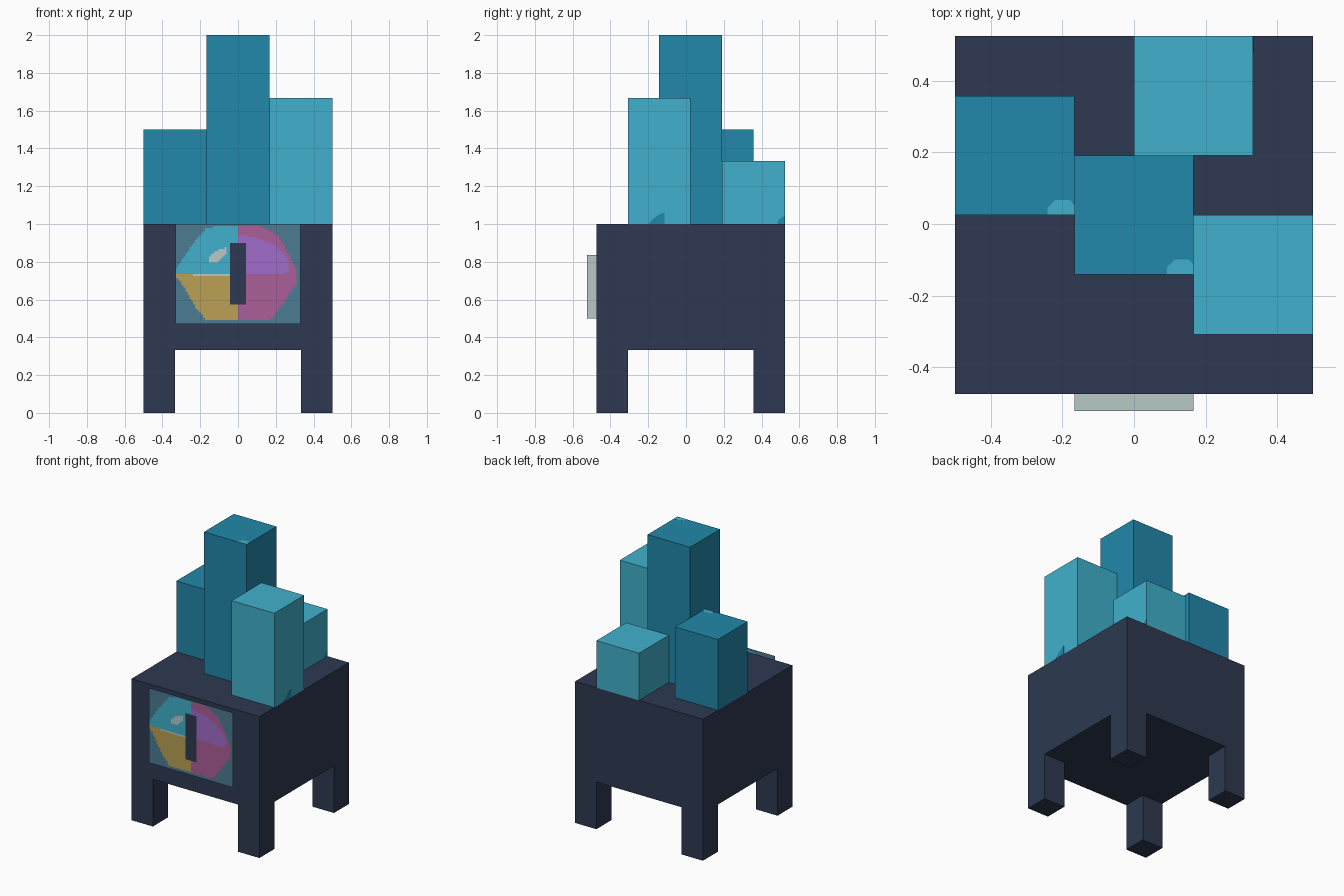
import bpy, bmesh
from mathutils import Vector

if "Cube" in bpy.data.objects:
    bpy.data.objects.remove(bpy.data.objects["Cube"])

U = 1 / 6          # block module
Y0 = -0.475        # front of the body


def material(name, rgb):
    lin = [(c / 255 / 12.92) if c <= 10 else ((c / 255 + 0.055) / 1.055) ** 2.4 for c in rgb]
    m = bpy.data.materials.new(name)
    m.diffuse_color = (*lin, 1)
    m.use_nodes = True
    m.node_tree.nodes["Principled BSDF"].inputs["Base Color"].default_value = m.diffuse_color
    return m


NAVY = material("navy", (45, 57, 81))
DEEP = material("deep_teal", (34, 136, 170))
LIGHT = material("light_teal", (65, 176, 204))
PALE = material("pale_grey", (185, 201, 201))
SLATE = material("slate_blue", (75, 123, 146))
GOLD = material("gold", (187, 161, 84))
PINK = material("pink", (171, 95, 151))
PURPLE = material("purple", (160, 108, 202))


def finish(name, bm, mats):
    me = bpy.data.meshes.new(name)
    bm.to_mesh(me)
    bm.free()
    for m in mats:
        me.materials.append(m)
    ob = bpy.data.objects.new(name, me)
    bpy.context.collection.objects.link(ob)
    return ob


def box(name, lo, hi, mat):
    bm = bmesh.new()
    bmesh.ops.create_cube(bm, size=1)
    lo, hi = Vector(lo), Vector(hi)
    for v in bm.verts:
        v.co = (lo + hi) / 2 + v.co * (hi - lo)
    return finish(name, bm, [mat])


def plate(name, pts, axis, level, mat, t=0.002):
    """Thin painted patch facing +axis; pts are the other two coordinates."""
    bm = bmesh.new()
    cos = [(level, a, b) if axis == 'x' else (a, b, level) for a, b in pts]
    face = bm.faces.new([bm.verts.new(c) for c in cos])
    out = bmesh.ops.extrude_face_region(bm, geom=[face])
    move = Vector((t, 0, 0)) if axis == 'x' else Vector((0, 0, t))
    bmesh.ops.translate(bm, vec=move, verts=[g for g in out['geom'] if isinstance(g, bmesh.types.BMVert)])
    bmesh.ops.recalc_face_normals(bm, faces=bm.faces)
    return finish(name, bm, [mat])


# Body and four corner legs
box("body", (-0.5, Y0, 2 * U), (0.5, Y0 + 1, 1), NAVY)
for side, x in (("left", -0.5), ("right", 0.5 - U)):
    for end, y in (("front", Y0), ("back", Y0 + 5 * U)):
        box(f"{end}_{side}_leg", (x, y, 0), (x + U, y + U, 2 * U), NAVY)

# Towers on top: x, y start (in modules) and height
for name, x, yn, h, mat in (
        ("centre_tower", -U, 2, 1.0, DEEP),
        ("left_tower", -0.5, 3, 0.5, DEEP),
        ("right_tower", U, 1, 4 * U, LIGHT),
        ("back_tower", 0, 4, 2 * U, LIGHT)):
    y = Y0 + yn * U
    box(name, (x, y, 1), (x + 2 * U, y + 2 * U, 1 + h), mat)

# Painted spots on the towers
spot = [(0, 0), (0.075, 0), (0.075, 0.028), (0.062, 0.042), (0.022, 0.042), (0, 0.02)]
for name, x, y, z in (("centre_spot", U - 0.075, Y0 + 2 * U, 2.0),
                      ("left_spot", -U - 0.075, Y0 + 3 * U, 1.5)):
    plate(name, [(x + a, y + b) for a, b in spot], 'z', z - 0.0015, LIGHT)
plate("right_spot", [(-0.2, 1), (-0.115, 1), (-0.115, 1.06), (-0.14, 1.052), (-0.17, 1.03)],
      'x', 0.4985, DEEP)
plate("back_spot", [(0.483, 1), (0.525, 1), (0.525, 1.045), (0.49, 1.022)], 'x', 0.3318, DEEP)

# Block holding the front panel
box("panel_mount", (-U, -0.523, 0.5), (U, Y0, 0.835), PALE)

# Front panel: pixel grid coloured by region
EYE = [(-0.335, 0.735), (-0.33, 0.76), (-0.25, 0.88), (-0.17, 0.975), (-0.12, 0.99), (0.12, 0.985),
       (0.21, 0.94), (0.27, 0.84), (0.31, 0.755), (0.312, 0.69), (0.245, 0.59), (0.17, 0.488),
       (-0.165, 0.488), (-0.22, 0.55), (-0.28, 0.655)]
VIOLET = [(0, 0.937), (0.09, 0.932), (0.19, 0.885), (0.26, 0.82), (0.275, 0.765), (0.25, 0.735), (0, 0.735)]
GLINT = [(-0.16, 0.8), (-0.155, 0.825), (-0.11, 0.86), (-0.065, 0.875), (-0.065, 0.835), (-0.11, 0.797)]


def inside(x, z, poly):
    hit = False
    for (x1, z1), (x2, z2) in zip(poly, poly[1:] + poly[:1]):
        if (z1 > z) != (z2 > z) and x < x1 + (z - z1) * (x2 - x1) / (z2 - z1):
            hit = not hit
    return hit


def region(x, z):
    if abs(x) < 0.042 and 0.575 < z < 0.895:
        return NAVY
    if not inside(x, z, EYE):
        return SLATE
    if x > 0:
        return PURPLE if inside(x, z, VIOLET) else PINK
    if inside(x, z, GLINT) or (-0.24 < x < -0.04 and 0.73 < z < 0.74):
        return PALE
    return LIGHT if z > 0.733 else GOLD


mats = [SLATE, NAVY, LIGHT, GOLD, PINK, PURPLE, PALE]
NX, NZ, X1, Z0, Z1 = 64, 52, 0.33, 0.471, 1.0
bm = bmesh.new()
grid = [[bm.verts.new((-X1 + 2 * X1 * i / NX, -0.525, Z0 + (Z1 - Z0) * j / NZ))
         for j in range(NZ + 1)] for i in range(NX + 1)]
for i in range(NX):
    for j in range(NZ):
        f = bm.faces.new((grid[i][j], grid[i + 1][j], grid[i + 1][j + 1], grid[i][j + 1]))
        c = f.calc_center_median()
        f.material_index = mats.index(region(c.x, c.z))
finish("front_panel", bm, mats)
